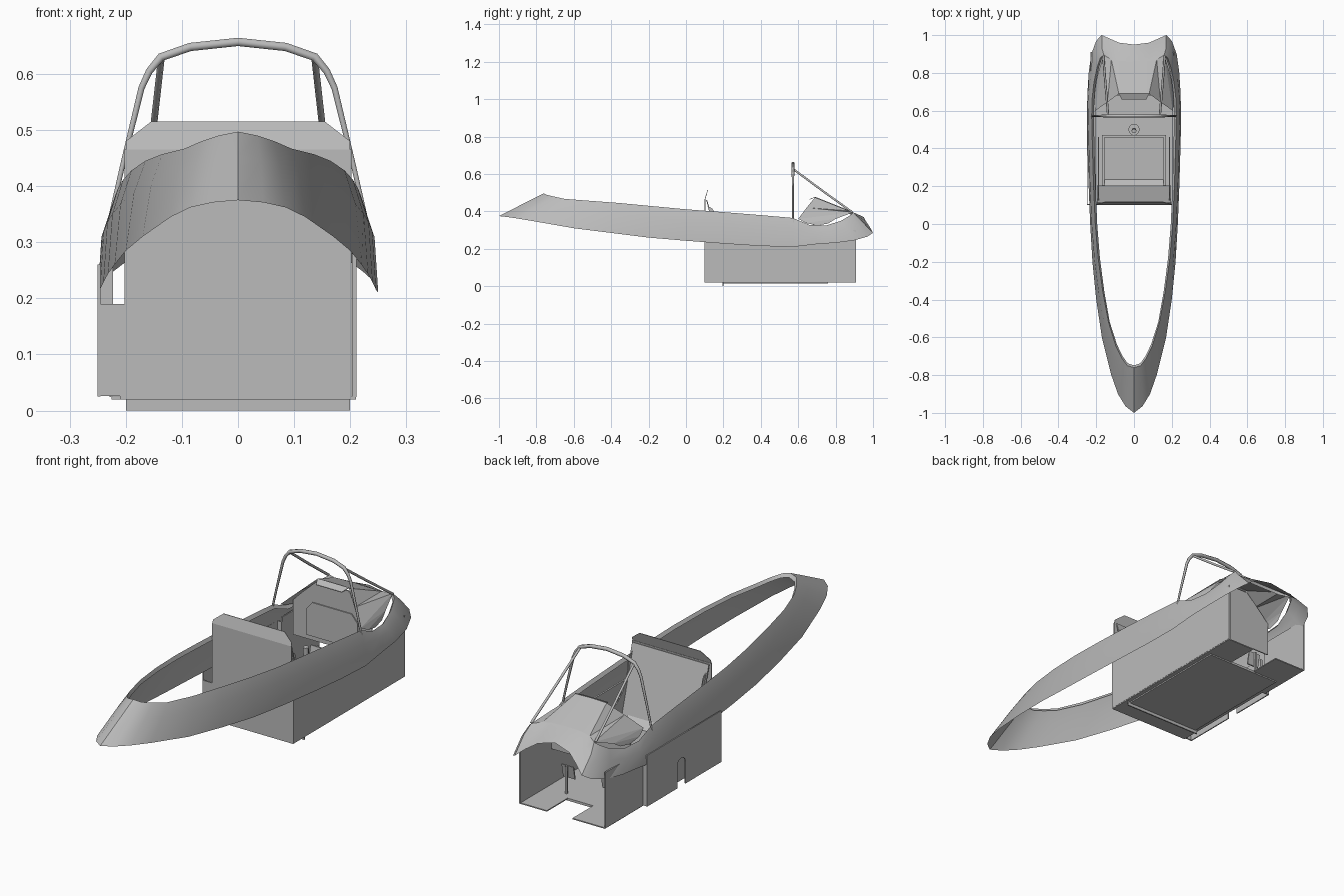
import bpy, bmesh, math
from mathutils import Vector

if "Cube" in bpy.data.objects:
    bpy.data.objects.remove(bpy.data.objects["Cube"])

grey = bpy.data.materials.new("plain_grey")
grey.diffuse_color = (0.5, 0.5, 0.5, 1)
grey.use_nodes = True
grey.node_tree.nodes["Principled BSDF"].inputs["Base Color"].default_value = grey.diffuse_color


def mesh_object(name, verts, faces, recalc=False, smooth=False):
    me = bpy.data.meshes.new(name)
    me.from_pydata([tuple(v) for v in verts], [], faces)
    if recalc:
        bm = bmesh.new()
        bm.from_mesh(me)
        bmesh.ops.recalc_face_normals(bm, faces=bm.faces)
        bm.to_mesh(me)
        bm.free()
    me.materials.append(grey)
    ob = bpy.data.objects.new(name, me)
    bpy.context.collection.objects.link(ob)
    if smooth:
        bpy.ops.object.select_all(action='DESELECT')
        ob.select_set(True)
        bpy.context.view_layer.objects.active = ob
        bpy.ops.object.shade_smooth_by_angle(angle=math.radians(35))
    return ob


def prism(name, pts, vec):
    """Flat polygon extruded along vec."""
    n, vec = len(pts), Vector(vec)
    v = [Vector(p) for p in pts]
    faces = [list(range(n)), list(range(2 * n - 1, n - 1, -1))]
    faces += [[i, (i + 1) % n, n + (i + 1) % n, n + i] for i in range(n)]
    return mesh_object(name, v + [p + vec for p in v], faces, True)


def box(name, x0, x1, y0, y1, z0, z1):
    return prism(name, [(x0, y0, z0), (x1, y0, z0), (x1, y1, z0), (x0, y1, z0)], (0, 0, z1 - z0))


def tube(name, pts, r, radii=None, sides=1):
    cu = bpy.data.curves.new(name, 'CURVE')
    cu.dimensions = '3D'
    cu.bevel_depth, cu.bevel_resolution, cu.use_fill_caps = r, sides, True
    sp = cu.splines.new('POLY')
    sp.points.add(len(pts) - 1)
    for i, q in enumerate(pts):
        sp.points[i].co = (*q, 1)
        sp.points[i].radius = radii[i] if radii else 1
    cu.materials.append(grey)
    ob = bpy.data.objects.new(name, cu)
    bpy.context.collection.objects.link(ob)
    bpy.ops.object.select_all(action='DESELECT')
    ob.select_set(True)
    bpy.context.view_layer.objects.active = ob
    bpy.ops.object.convert(target='MESH')
    return ob


def loft(name, rows, closed=False, smooth=True):
    """Skin a list of equal-length rows of points."""
    n, m = len(rows), len(rows[0])
    faces = []
    for i in range(n if closed else n - 1):
        j = (i + 1) % n
        faces += [[i * m + k, j * m + k, j * m + k + 1, i * m + k + 1] for k in range(m - 1)]
    return mesh_object(name, [p for r in rows for p in r], faces, smooth=smooth)


# Cockpit rim: lower outer edge and upper inner edge, tail to nose
lower = [(0, -1, .375), (.045, -.965, .371), (.085, -.9, .362), (.12, -.8, .345),
         (.17, -.6, .31), (.2, -.4, .285), (.22, -.2, .26), (.232, 0, .243),
         (.24, .2, .228), (.246, .4, .215), (.25, .57, .21), (.246, .7, .225),
         (.24, .8, .232), (.226, .9, .245), (.2, .97, .265), (.17, 1, .285),
         (.13, .982, .318), (.08, .96, .35), (0, .95, .37)]
upper = [(0, -.76, .497), (.035, -.75, .49), (.065, -.71, .48), (.095, -.65, .467),
         (.135, -.52, .457), (.165, -.36, .445), (.19, -.18, .428), (.205, 0, .411),
         (.214, .2, .396), (.22, .4, .38), (.224, .57, .365), (.222, .66, .328),
         (.212, .75, .325), (.195, .83, .35), (.178, .88, .38), (.16, .895, .395),
         (.12, .87, .403), (.08, .863, .408), (0, .86, .41)]
half = []
for lo, up in zip(lower, upper):
    a, b = Vector(lo), Vector(up)
    mid = a.lerp(b, .64) + Vector((a.x * .04, 0, 0))
    lip = Vector((b.x * .95, b.y + (.012 if b.y < -.6 else 0), b.z - .016))
    half.append([a, mid, b, lip])
flip = [[Vector((-p.x, p.y, p.z)) for p in row] for row in half[-2:0:-1]]
loft("cockpit_rim", half + flip, closed=True)

# Tub: right wall, left forward wall, floor with nose slot, rear skirt
box("right_wall", .203, .211, .1, .91, .024, .3)
box("left_forward_wall", -.229, -.223, .64, .91, .024, .28)
box("left_inner_wall", -.21, -.2, .1, .64, .024, .19)
prism("floor", [(-.21, .1, .02), (.21, .1, .02), (.21, .91, .02), (.07, .91, .02),
                (.07, .76, .02), (-.06, .76, .02), (-.06, .91, .02), (-.225, .91, .02),
                (-.225, .64, .02), (-.21, .64, .02)], (0, 0, .005))
box("rear_skirt", -.2, .2, .194, .2, 0, .02)
box("belly_plate", -.19, .19, .2, .76, .014, .02)

# Left outer wall with a small arched opening
arch = [(-.25, .39 - .03 * math.cos(math.pi * i / 8), .125 + .03 * math.sin(math.pi * i / 8)) for i in range(9)]
prism("left_outer_wall", [(-.25, .1, .025), (-.25, .36, .025)] + arch +
      [(-.25, .42, .025), (-.25, .64, .025), (-.25, .64, .26), (-.25, .1, .26)], (.005, 0, 0))
box("left_wall_rear_cap", -.249, -.209, .1, .105, .026, .19)
box("left_wall_front_cap", -.249, -.223, .635, .64, .026, .26)

# Rear bulkhead with a leaning, chamfered top
box("rear_bulkhead", -.202, .202, .1, .105, .02, .465)
prism("bulkhead_top", [(-.2, .1, .465), (.2, .1, .465), (.2, .104, .48),
                       (.155, .115, .515), (-.155, .115, .515), (-.2, .104, .48)], (0, .003, 0))

# Seat: leaning back, side wings, pan and cushion
prism("seat_back", [(-.195, .108, .46), (.195, .108, .46), (.195, .2, .14), (-.195, .2, .14)], (0, .005, .001))
for s, side in ((-1, "left"), (1, "right")):
    wing = [(s * .19, .115, .43), (s * .19, .14, .415)]
    for i in range(7):
        t = math.pi / 2 * i / 6
        wing.append((s * .19, .30 - .15 * math.cos(t), .40 - .19 * math.sin(t)))
    wing += [(s * .19, .46, .2), (s * .19, .46, .13), (s * .19, .2, .13)]
    prism(side + "_seat_wing", wing, (-s * .004, 0, 0))
box("seat_pan", -.17, .17, .195, .47, .1, .125)
prism("seat_cushion", [(-.155, .2, .125), (-.155, .46, .125), (-.155, .46, .15),
                       (-.155, .235, .14), (-.155, .2, .17)], (.31, 0, 0))

# Control stick with round base
tube("stick_base", [(0, .5, .025), (0, .5, .05)], .03, sides=4)
tube("stick", [(0, .5, .05), (0, .5, .17), (0, .495, .21)], .008)
tube("stick_grip", [(0, .496, .2), (0, .492, .26)], .013)

# Rudder pedals
for s, side in ((-1, "left"), (1, "right")):
    box(side + "_pedal_post", s * .1 - .004, s * .1 + .004, .72, .728, .025, .15)
    prism(side + "_pedal", [(s * .1 - .03, .70, .09), (s * .1 + .03, .70, .09),
                            (s * .1 + .03, .712, .15), (s * .1 - .03, .712, .15)], (0, .006, 0))

# Instrument panel: upright plate recessed under the hood, with a raised screen
prism("instrument_panel", [(-.2, .685, .19), (.2, .685, .19), (.2, .685, .35), (.15, .685, .4),
                           (.08, .685, .465), (-.08, .685, .465), (-.15, .685, .4), (-.2, .685, .35)], (0, .005, 0))
prism("panel_screen", [(-.13, .68, .21), (.13, .68, .21), (.13, .68, .33), (.1, .68, .365),
                       (-.1, .68, .365), (-.13, .68, .33)], (0, .005, 0))
prism("panel_hood", [(-.08, .69, .475), (.08, .69, .475), (.065, .66, .462), (-.065, .66, .462)], (0, 0, .003))

# Glare shield from the hood edge to the nose
rear = [(.205, .6, .36), (.14, .645, .42), (.08, .69, .475), (0, .69, .478)]
nose = [(.16, .895, .395), (.12, .87, .403), (.08, .863, .408), (0, .86, .41)]
mir = lambda pts: pts + [(-x, y, z) for x, y, z in pts[-2::-1]]
loft("glare_shield", [mir(rear[2:]), mir(nose[2:])])
for s, side in ((-1, "left"), (1, "right")):
    ring = [nose[0], nose[1], nose[2], rear[2], rear[1], rear[0], (.212, .64, .338), (.208, .7, .325),
            (.2, .76, .335), (.19, .8, .36)]
    order = lambda f: f if s > 0 else f[::-1]
    mesh_object(side + "_shield_cheek", [(s * x, y, z) for x, y, z in ring],
                [order(f) for f in ([1, 2, 3], [1, 3, 4], [0, 1, 4], [0, 4, 5], [9, 0, 5],
                                    [9, 5, 6], [8, 9, 6], [7, 8, 6])])

# Windscreen hoop and forward struts
arc = [(.228, .34), (.205, .44), (.172, .575), (.158, .605), (.137, .63), (.085, .648), (0, .657)]
hoop = [(x, .572, z) for x, z in arc]
rad = [.55, .6, .75, .85, 1, 1, 1]
tube("windscreen_hoop", mir(hoop), .0085, rad + rad[-2::-1])
for s, side in ((-1, "left"), (1, "right")):
    tube(side + "_strut", [(s * .137, .575, .625), (s * .15, .73, .51), (s * .163, .89, .395)], .006)
